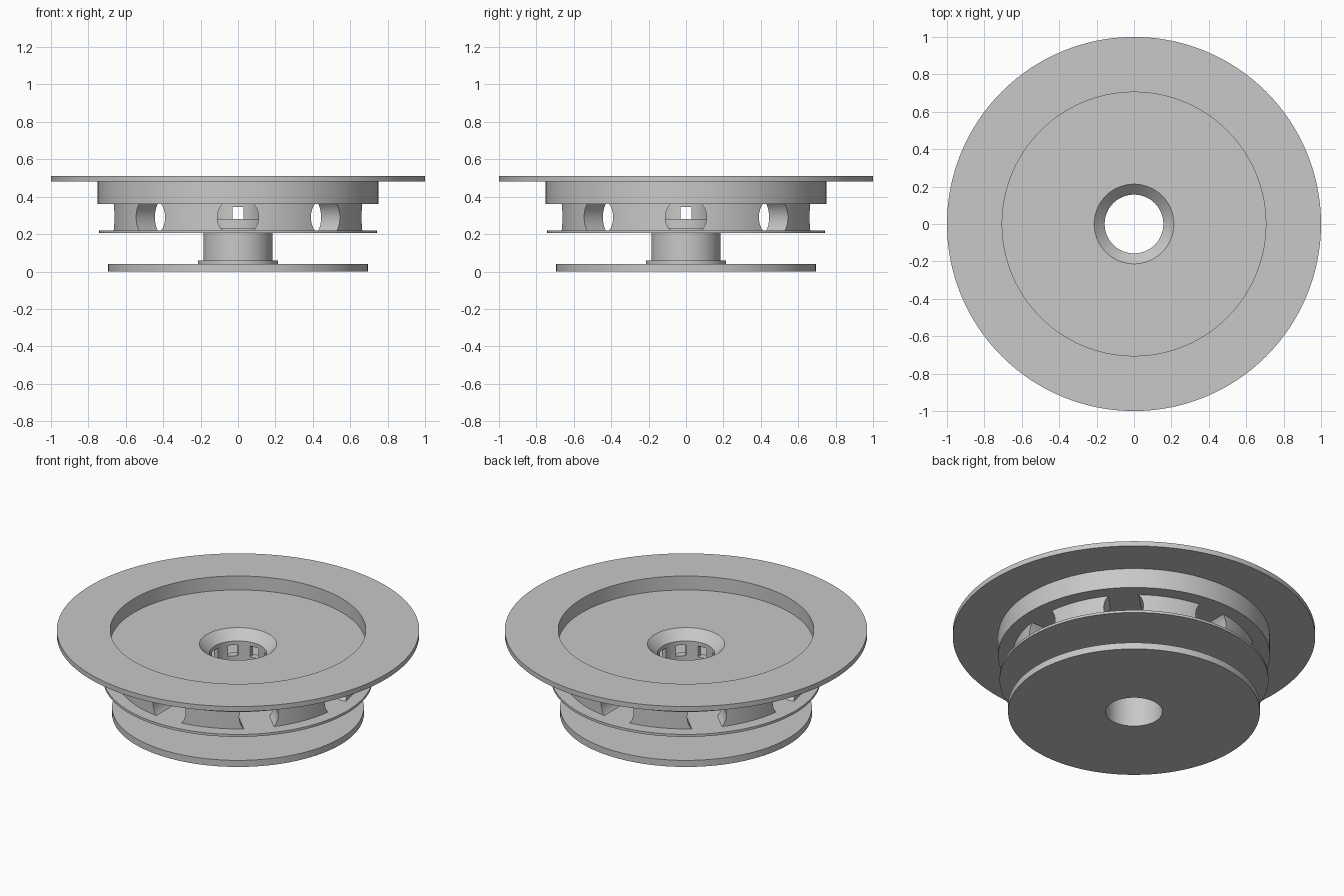
import bpy, bmesh, math
from mathutils import Matrix, Vector

cube = bpy.data.objects.get("Cube")
if cube:
    bpy.data.objects.remove(cube, do_unlink=True)

PORTS = 8
BORE = 0.157

grey = bpy.data.materials.new("plain grey")
grey.use_nodes = True
grey.diffuse_color = (0.58, 0.58, 0.58, 1)
grey.node_tree.nodes["Principled BSDF"].inputs["Base Color"].default_value = (0.58, 0.58, 0.58, 1)


def make_object(name, bm):
    bmesh.ops.recalc_face_normals(bm, faces=bm.faces)
    mesh = bpy.data.meshes.new(name)
    bm.to_mesh(mesh)
    bm.free()
    mesh.materials.append(grey)
    obj = bpy.data.objects.new(name, mesh)
    bpy.context.collection.objects.link(obj)
    return obj


def lathe(name, profile, segments=128):
    """Revolve a closed (radius, height) outline about the z axis."""
    bm = bmesh.new()
    rings = []
    for i in range(segments):
        a = math.tau * i / segments
        rings.append([bm.verts.new((r * math.cos(a), r * math.sin(a), z)) for r, z in profile])
    n = len(profile)
    for i in range(segments):
        a, b = rings[i], rings[(i + 1) % segments]
        for j in range(n):
            k = (j + 1) % n
            bm.faces.new((a[j], b[j], b[k], a[k]))
    return make_object(name, bm)


def ring(name, inner, outer, bottom, top):
    return lathe(name, [(inner, bottom), (outer, bottom), (outer, top), (inner, top)])


def activate(obj):
    bpy.ops.object.select_all(action='DESELECT')
    obj.select_set(True)
    bpy.context.view_layer.objects.active = obj


def cut_radial(obj, add_shape):
    """Subtract a shape repeated evenly around the axis."""
    bm = bmesh.new()
    for i in range(PORTS):
        add_shape(bm, Matrix.Rotation(math.tau * i / PORTS, 4, 'Z'))
    cutter = make_object(obj.name + "_cutter", bm)
    cutter.hide_render = True
    mod = obj.modifiers.new("ports", 'BOOLEAN')
    mod.operation = 'DIFFERENCE'
    mod.solver = 'EXACT'
    mod.object = cutter
    activate(obj)
    bpy.ops.object.modifier_apply(modifier=mod.name)
    bpy.data.objects.remove(cutter, do_unlink=True)


def round_port(bm, turn):
    place = turn @ Matrix.Translation((0.6, 0, 0.29)) @ Matrix.Rotation(math.pi / 2, 4, 'Y')
    bmesh.ops.create_cone(bm, cap_ends=True, segments=48, radius1=0.11, radius2=0.11,
                          depth=0.3, matrix=place)


def square_window(bm, turn):
    place = turn @ Matrix.Translation((0.185, 0, 0.313)) @ Matrix.Diagonal((0.13, 0.057, 0.066, 1))
    bmesh.ops.create_cube(bm, size=1, matrix=place)


# Base disc and the thin plate under the ported wall
base = ring("base_disc", BORE, 0.695, 0, 0.04)
plate = ring("lower_plate", 0.17, 0.742, 0.205, 0.22)

# Hollow hub with its foot collar and inner collars
hub = lathe("hub_tube", [
    (BORE, 0.04), (0.215, 0.04), (0.215, 0.06), (0.185, 0.06), (0.185, 0.22),
    (0.215, 0.22), (0.215, 0.23), (0.2, 0.23), (0.2, 0.28), (0.185, 0.28),
    (0.185, 0.36), (BORE, 0.36)])
cut_radial(hub, square_window)

# Ported wall between the plate and the dish
wall = ring("ported_wall", 0.53, 0.67, 0.22, 0.36)
cut_radial(wall, round_port)

# Recessed dish with wide flange and funnel mouth
dish = lathe("flanged_dish", [
    (BORE, 0.36), (0.75, 0.36), (0.75, 0.48), (1, 0.48), (1, 0.51),
    (0.705, 0.51), (0.705, 0.425), (0.213, 0.425), (BORE, 0.37)])

for part in (base, plate, hub, wall, dish):
    activate(part)
    bpy.ops.object.shade_smooth_by_angle(angle=math.radians(30))
